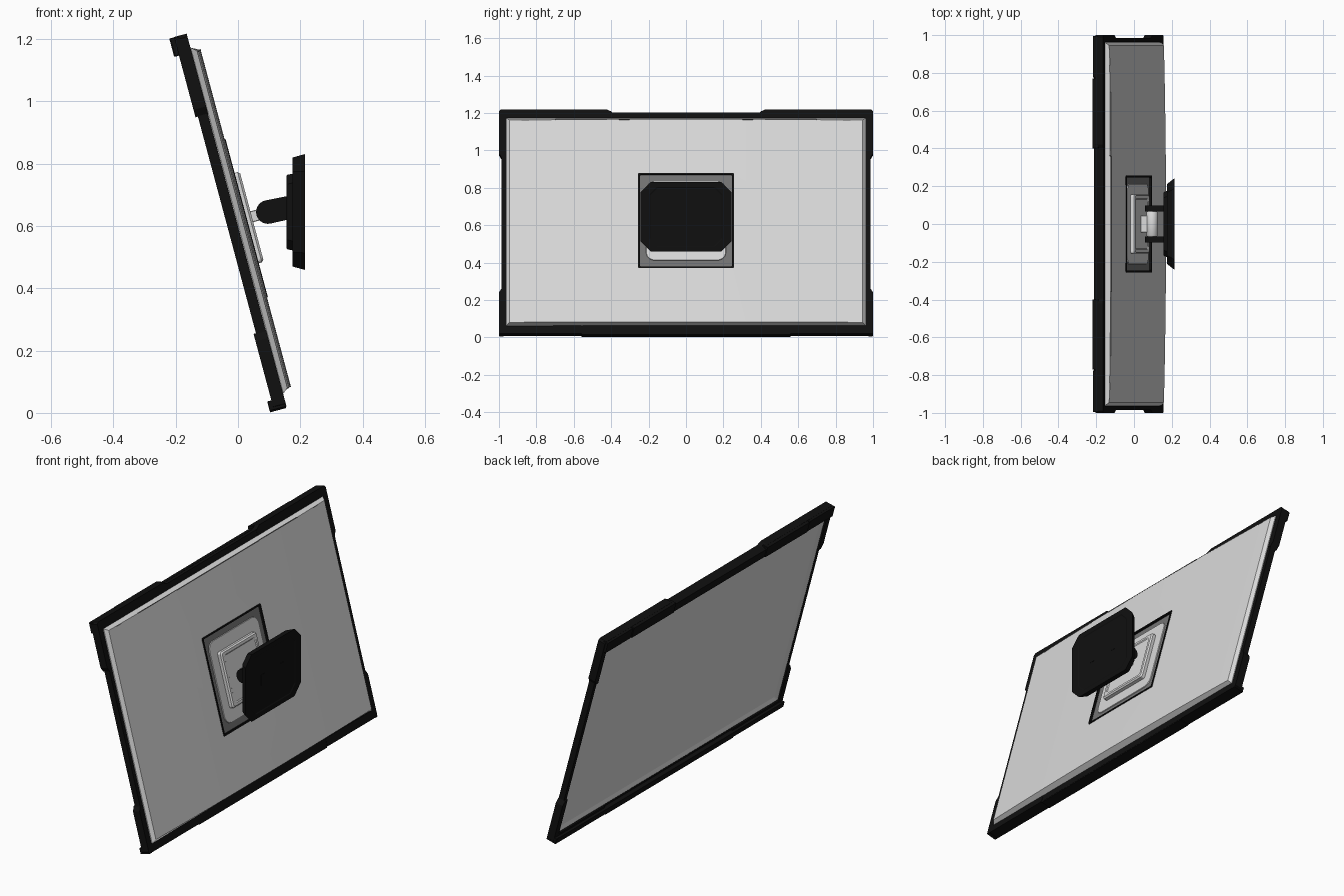
import bpy, bmesh, math
from mathutils import Matrix

if "Cube" in bpy.data.objects:
    bpy.data.objects.remove(bpy.data.objects["Cube"])


def material(name, v):
    m = bpy.data.materials.new(name)
    m.use_nodes = True
    m.diffuse_color = (v, v, v, 1)
    b = next(n for n in m.node_tree.nodes if n.type == "BSDF_PRINCIPLED")
    b.inputs["Base Color"].default_value = (v, v, v, 1)
    b.inputs["Roughness"].default_value = 0.7
    return m


GRAY = material("light gray", 0.7)
DARK = material("dark gray", 0.17)
BLACK = material("soft black", 0.005)

# Screen space: x is depth towards the rear, y is width, z runs up the panel
TILT = Matrix.Translation((-0.03, 0, 0.61)) @ Matrix.Rotation(math.radians(-15), 4, "Y")
WALL = Matrix.Translation((0, 0, 0.645))


def loft(name, rings, mat, place=TILT, closed=False, smooth=False):
    """Skin equal-length rings; cap both ends, or join last to first."""
    bm = bmesh.new()
    vs = [[bm.verts.new(p) for p in r] for r in rings]
    n = len(vs[0])
    pairs = list(zip(vs, vs[1:])) + ([(vs[-1], vs[0])] if closed else [])
    for a, b in pairs:
        for i in range(n):
            j = (i + 1) % n
            bm.faces.new((a[i], a[j], b[j], b[i]))
    if not closed:
        bm.faces.new(vs[0])
        bm.faces.new(vs[-1])
    bmesh.ops.recalc_face_normals(bm, faces=bm.faces)
    me = bpy.data.meshes.new(name)
    bm.to_mesh(me)
    bm.free()
    me.materials.append(mat)
    ob = bpy.data.objects.new(name, me)
    bpy.context.collection.objects.link(ob)
    ob.matrix_world = place
    if smooth:
        bpy.ops.object.select_all(action="DESELECT")
        ob.select_set(True)
        bpy.context.view_layer.objects.active = ob
        bpy.ops.object.shade_smooth_by_angle(angle=math.radians(35))
    return ob


def rect(x, hy, hz, r=0.004, seg=1, cy=0, cz=0):
    """Rectangle ring at depth x with chamfered or rounded corners."""
    pts = []
    for k, (sy, sz) in enumerate(((1, 1), (-1, 1), (-1, -1), (1, -1))):
        for i in range(seg + 1):
            a = math.pi / 2 * (k + i / seg)
            pts.append((x, cy + sy * (hy - r) + r * math.cos(a),
                        cz + sz * (hz - r) + r * math.sin(a)))
    return pts


def box(name, x0, x1, hy, hz, mat, cy=0, cz=0, place=TILT):
    return loft(name, [rect(x, hy, hz, 0.002, 1, cy, cz) for x in (x0, x1)], mat, place)


def outline(name, pts, x0, x1, mat):
    return loft(name, [[(x, y, z) for y, z in pts] for x in (x0, x1)], mat)


# Screen tray with sloped recess
loft("screen", [rect(0.02, 0.97, 0.58), rect(-0.006, 0.97, 0.58),
                rect(-0.006, 0.962, 0.572), rect(0.004, 0.94, 0.552)], GRAY)

# Bowed rear cover with bevelled edges
half = [(0.96, 0.012), (0.96, 0.028)]
half += [(y, 0.057 - 0.012 * (y / 0.95) ** 2) for y in (0.945, 0.7, 0.48, 0.25)]
profile = half + [(0, 0.057)] + [(-y, n) for y, n in reversed(half)]
rear = loft("rear_cover",
            [[(n, y, s * (0.575 if n < 0.03 else 0.56)) for y, n in profile]
             for s in (-1, 1)], GRAY, smooth=True)

# Square pocket cut for the mount
cutter = box("pocket_cutter", 0.044, 0.1, 0.25, 0.257, GRAY)
cutter.hide_render = True
mod = rear.modifiers.new("pocket", "BOOLEAN")
mod.operation, mod.object, mod.solver = "DIFFERENCE", cutter, "EXACT"
bpy.context.view_layer.update()
bpy.context.view_layer.objects.active = rear
bpy.ops.object.modifier_apply(modifier=mod.name)
bpy.data.objects.remove(cutter)

# Outer frame
loft("frame", [rect(-0.007, 0.986, 0.607), rect(0.026, 0.986, 0.607),
               rect(0.026, 0.963, 0.573), rect(-0.007, 0.963, 0.573)], BLACK, closed=True)

# Front lips and bottom bar
box("top_lip", -0.026, 0.0, 0.99, 0.024, BLACK, cz=0.584)
box("bottom_lip", -0.029, 0.026, 0.99, 0.015, BLACK, cz=-0.602)
box("bottom_bar", -0.029, 0.025, 0.56, 0.008, BLACK, cz=-0.614)

for s, side in ((1, "right"), (-1, "left")):
    # Corner bumpers wrapping top and bottom corners
    top = [(0.39, 0.605), (0.42, 0.622), (0.99, 0.622), (1, 0.612), (1, 0.38),
           (0.985, 0.355), (0.964, 0.355), (0.964, 0.574), (0.39, 0.574)]
    low = [(0.56, -0.605), (0.57, -0.617), (0.99, -0.617), (1, -0.607), (1, -0.39),
           (0.985, -0.365), (0.964, -0.365), (0.964, -0.574), (0.56, -0.574)]
    for label, pts in (("top", top), ("bottom", low)):
        outline(f"{label}_{side}_bumper", [(s * y, z) for y, z in pts],
                -0.015, 0.027, BLACK)
    # Thicker part of the front lip
    box(f"top_{side}_lip_pad", -0.031, 0.0, 0.185, 0.03, BLACK, cy=s * 0.585, cz=0.591)
    box(f"top_{side}_lip_end", -0.028, 0.0, 0.11, 0.03, BLACK, cy=s * 0.885, cz=0.591)
    box(f"bottom_{side}_cap", -0.028, 0.027, 0.012, 0.016, BLACK, cy=s * 0.987, cz=-0.602)
    # Thin vents along the rear top edge
    box(f"{side}_long_vent", 0.046, 0.0545, 0.17, 0.002, DARK, cy=s * 0.53, cz=0.5605)
    box(f"{side}_short_vent", 0.04, 0.049, 0.02, 0.002, DARK, cy=s * 0.86, cz=0.558)
box("center_vent", 0.05, 0.0575, 0.36, 0.002, DARK, cz=0.5605)

# Mount pocket: rim, tray, rounded pad and raised adapter plate
loft("pocket_rim", [rect(0.04, 0.256, 0.263), rect(0.06, 0.256, 0.263),
                    rect(0.06, 0.247, 0.254), rect(0.04, 0.247, 0.254)], BLACK, closed=True)
box("pocket_tray", 0.04, 0.049, 0.249, 0.256, DARK)
loft("pocket_pad", [rect(0.045, 0.215, 0.22, 0.045, 6), rect(0.053, 0.212, 0.217, 0.045, 6)],
     GRAY, smooth=True)
loft("adapter_plate", [rect(x, h, h - 0.007, 0.012, 4) for x, h in
                       ((0.05, 0.157), (0.07, 0.157), (0.077, 0.15),
                        (0.077, 0.136), (0.073, 0.131))], GRAY)

# Hinge stub and barrel
box("hinge_stub", 0.07, 0.13, 0.045, 0.018, GRAY)
HX = 0.096


def circle(y, r, n=32):
    return [(HX + r * math.cos(2 * math.pi * i / n), y, r * math.sin(2 * math.pi * i / n))
            for i in range(n)]


loft("hinge_barrel", [circle(-0.066, 0.026), circle(-0.06, 0.03), circle(0.06, 0.03),
                      circle(0.066, 0.026)], GRAY, WALL, smooth=True)

# Two cheeks holding the hinge
arc = [math.radians(105 + 15 * i) for i in range(13)]
cheek = [(HX + 0.038 * math.cos(a), 0.038 * math.sin(a)) for a in arc]
cheek += [(0.162, -0.024), (0.162, 0.052)]
for s, side in ((1, "right"), (-1, "left")):
    loft(f"{side}_hinge_cheek", [[(x, s * y, z) for x, z in cheek] for y in (0.066, 0.098)],
         BLACK, WALL, smooth=True)

# Octagonal wall plate with a stepped front and shallow rear dish
loft("wall_plate", [rect(x, hy, hz, r) for x, hy, hz, r in
                    ((0.155, 0.165, 0.115, 0.03), (0.16, 0.17, 0.12, 0.03),
                     (0.175, 0.175, 0.123, 0.03), (0.175, 0.212, 0.175, 0.045),
                     (0.215, 0.243, 0.186, 0.055), (0.215, 0.195, 0.16, 0.04),
                     (0.212, 0.19, 0.155, 0.04))], BLACK, WALL)
for s, side in ((1, "right"), (-1, "left")):
    box(f"{side}_wall_slot", 0.209, 0.2135, 0.016, 0.03, BLACK, cy=s * 0.085, cz=0.01, place=WALL)
